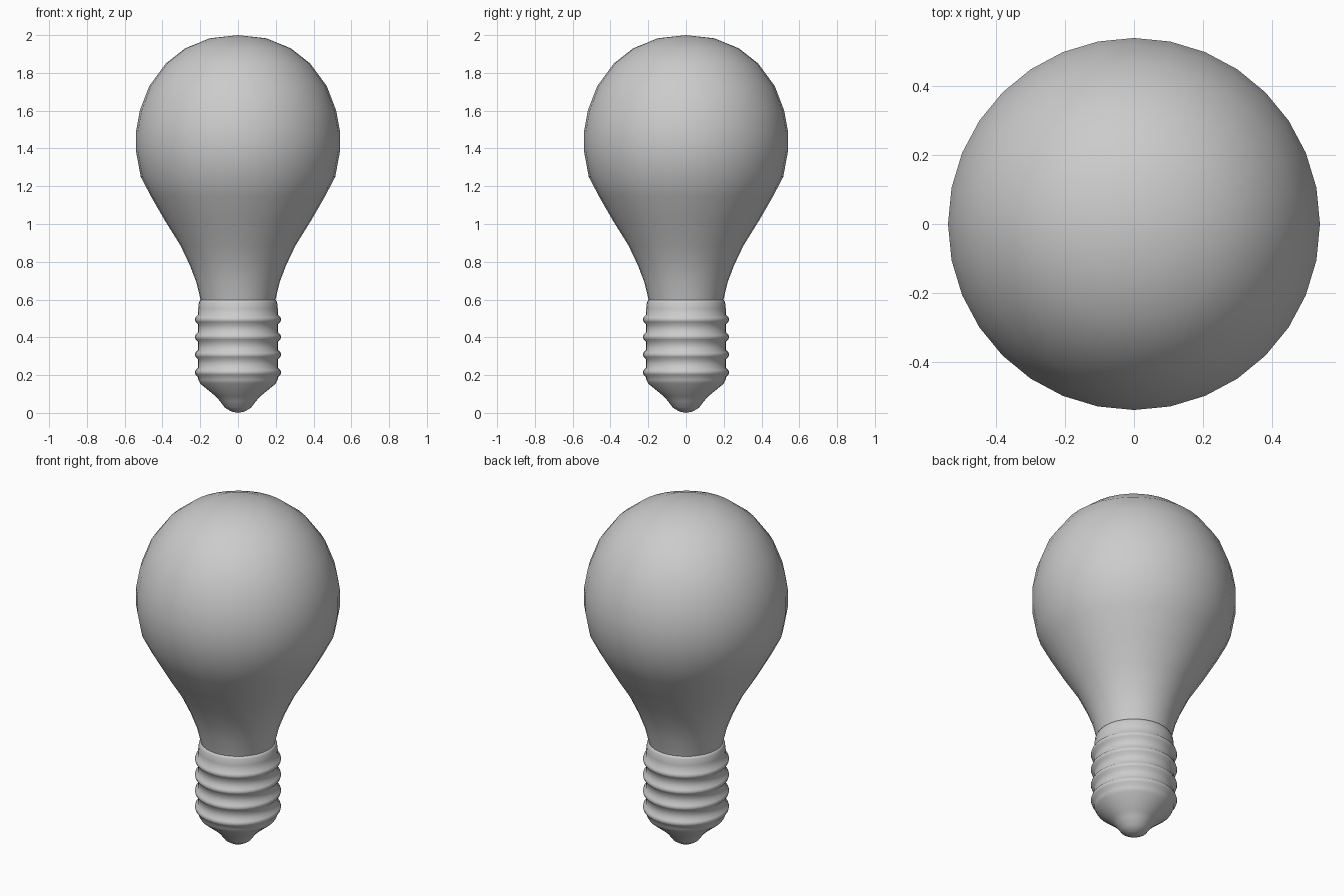
import bpy, bmesh, math

if "Cube" in bpy.data.objects:
    bpy.data.objects.remove(bpy.data.objects["Cube"])

SEG = 32

def lathe(name, profile, angle=60):
    """Revolve (radius, height) points around z; radius 0 makes a pole."""
    bm = bmesh.new()
    rings = []
    for r, z in profile:
        if r == 0:
            rings.append([bm.verts.new((0, 0, z))])
        else:
            rings.append([bm.verts.new((r * math.cos(2 * math.pi * i / SEG),
                                        r * math.sin(2 * math.pi * i / SEG), z))
                          for i in range(SEG)])
    for a, b in zip(rings, rings[1:]):
        for i in range(SEG):
            j = (i + 1) % SEG
            quad = [a[i % len(a)], a[j % len(a)], b[j % len(b)], b[i % len(b)]]
            bm.faces.new(list(dict.fromkeys(quad)))
    bmesh.ops.recalc_face_normals(bm, faces=bm.faces)
    me = bpy.data.meshes.new(name)
    bm.to_mesh(me)
    bm.free()
    ob = bpy.data.objects.new(name, me)
    bpy.context.collection.objects.link(ob)
    bpy.ops.object.select_all(action='DESELECT')
    ob.select_set(True)
    bpy.context.view_layer.objects.active = ob
    bpy.ops.object.shade_smooth_by_angle(angle=math.radians(angle))
    return ob

# glass envelope, from neck to crown
lathe("glass_bulb", [
    (0.196, 0.59), (0.22, 0.69), (0.254, 0.78), (0.305, 0.887), (0.385, 1.015),
    (0.46, 1.145), (0.515, 1.25), (0.54, 1.385), (0.54, 1.49), (0.52, 1.60),
    (0.47, 1.73), (0.382, 1.85), (0.28, 1.93), (0.15, 1.983), (0, 2.0)])

# threaded base: contact tip, insulator cone, ridges, collar
base = [(0, 0), (0.037, 0.008), (0.07, 0.028), (0.095, 0.062), (0.118, 0.088),
        (0.20, 0.155), (0.21, 0.175)]
for z in (0.215, 0.308, 0.401, 0.494):
    base += [(0.213, z - 0.024), (0.225, z - 0.012), (0.229, z),
             (0.225, z + 0.012), (0.213, z + 0.024)]
base += [(0.211, 0.55), (0.207, 0.585), (0.20, 0.598), (0.19, 0.60)]
lathe("screw_base", base)
